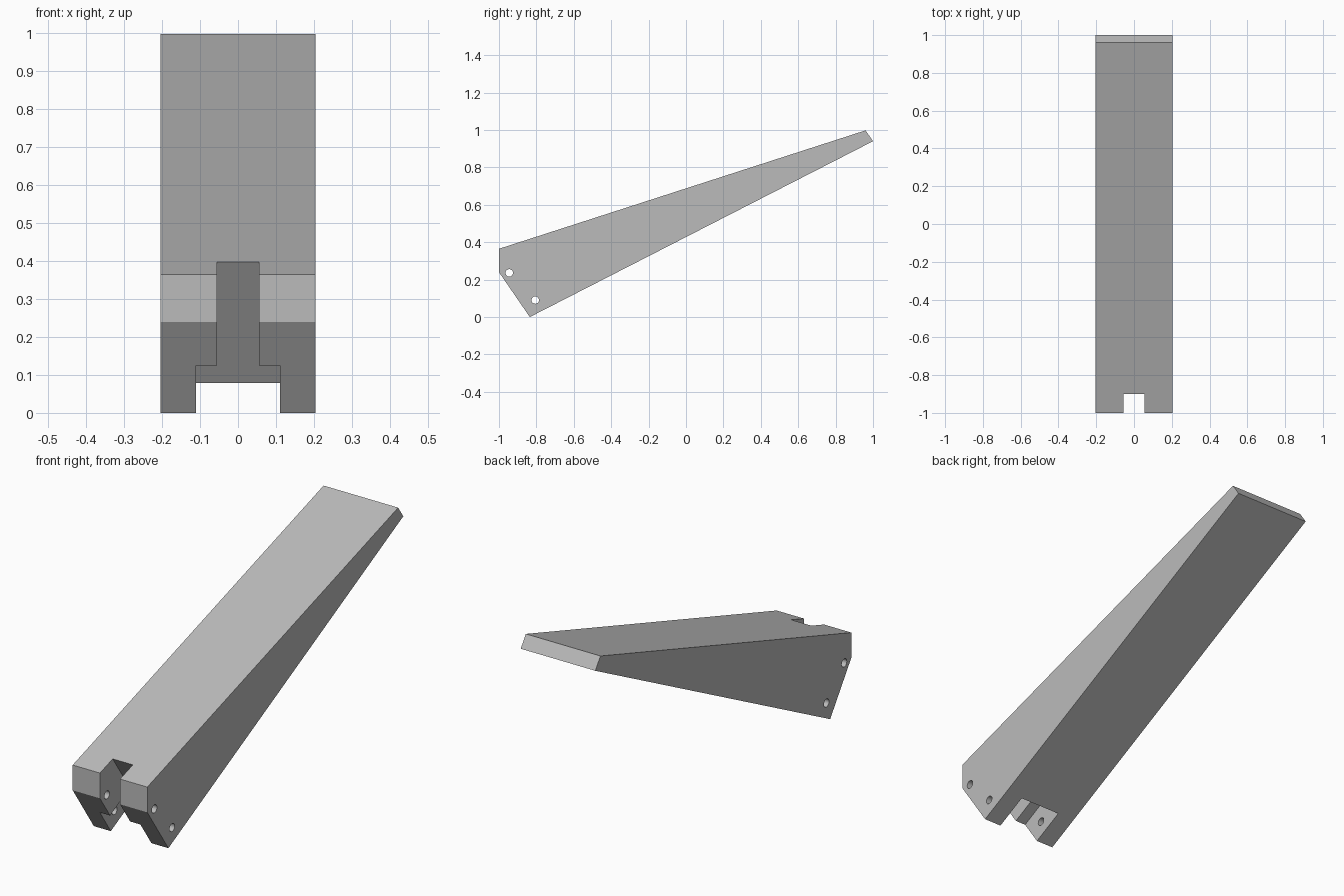
import bpy, bmesh, math

default = bpy.data.objects.get("Cube")
if default:
    bpy.data.objects.remove(default)

grey = bpy.data.materials.new("plain_grey")
grey.use_nodes = True
COLOUR = (0.5, 0.5, 0.5, 1)
grey.diffuse_color = COLOUR
grey.node_tree.nodes["Principled BSDF"].inputs["Base Color"].default_value = COLOUR


def prism(name, profile, half_width):
    """Extrude a (y, z) profile across x, centred on x = 0."""
    bm = bmesh.new()
    face = bm.faces.new([bm.verts.new((-half_width, y, z)) for y, z in profile])
    side = bmesh.ops.extrude_face_region(bm, geom=[face])["geom"]
    moved = [v for v in side if isinstance(v, bmesh.types.BMVert)]
    bmesh.ops.translate(bm, verts=moved, vec=(2 * half_width, 0, 0))
    bmesh.ops.recalc_face_normals(bm, faces=bm.faces)
    mesh = bpy.data.meshes.new(name)
    bm.to_mesh(mesh)
    bm.free()
    mesh.materials.append(grey)
    obj = bpy.data.objects.new(name, mesh)
    bpy.context.collection.objects.link(obj)
    return obj


def circle(y, z, radius, sides=20):
    turns = [2 * math.pi * i / sides for i in range(sides)]
    return [(y + radius * math.cos(a), z + radius * math.sin(a)) for a in turns]


# Tapered wedge arm
arm = prism("tapered_arm", [(-1, 0.365), (-1, 0.24), (-0.835, 0),
                            (1, 0.94), (0.96, 0.998)], 0.204)

# Slots share one back wall, parallel to the sloped nose
cutters = [
    prism("narrow_slot_cutter", [(-0.969, 0.497), (-0.593, -0.05),
                                 (-1.2, -0.05), (-1.2, 0.497)], 0.055),
    prism("wide_slot_cutter", [(-0.767, 0.204), (-1.1, 0.033),
                               (-1.1, -0.1), (-0.558, -0.1)], 0.111),
]

# Pin holes right across the arm
for name, y, z in (("upper", -0.945, 0.236), ("lower", -0.806, 0.091)):
    cutters.append(prism(name + "_hole_cutter", circle(y, z, 0.02), 0.3))

for cutter in cutters:
    cutter.hide_render = True
    cut = arm.modifiers.new(cutter.name, 'BOOLEAN')
    cut.operation = 'DIFFERENCE'
    cut.solver = 'EXACT'
    cut.object = cutter

# Bake the cuts and remove the cutters
bpy.context.view_layer.update()
graph = bpy.context.evaluated_depsgraph_get()
result = bpy.data.meshes.new_from_object(arm.evaluated_get(graph))
arm.modifiers.clear()
arm.data = result
for cutter in cutters:
    bpy.data.objects.remove(cutter)

# Smooth hole walls, keep every edge crisp
bpy.ops.object.select_all(action='DESELECT')
arm.select_set(True)
bpy.context.view_layer.objects.active = arm
bpy.ops.object.shade_smooth_by_angle(angle=math.radians(25))
